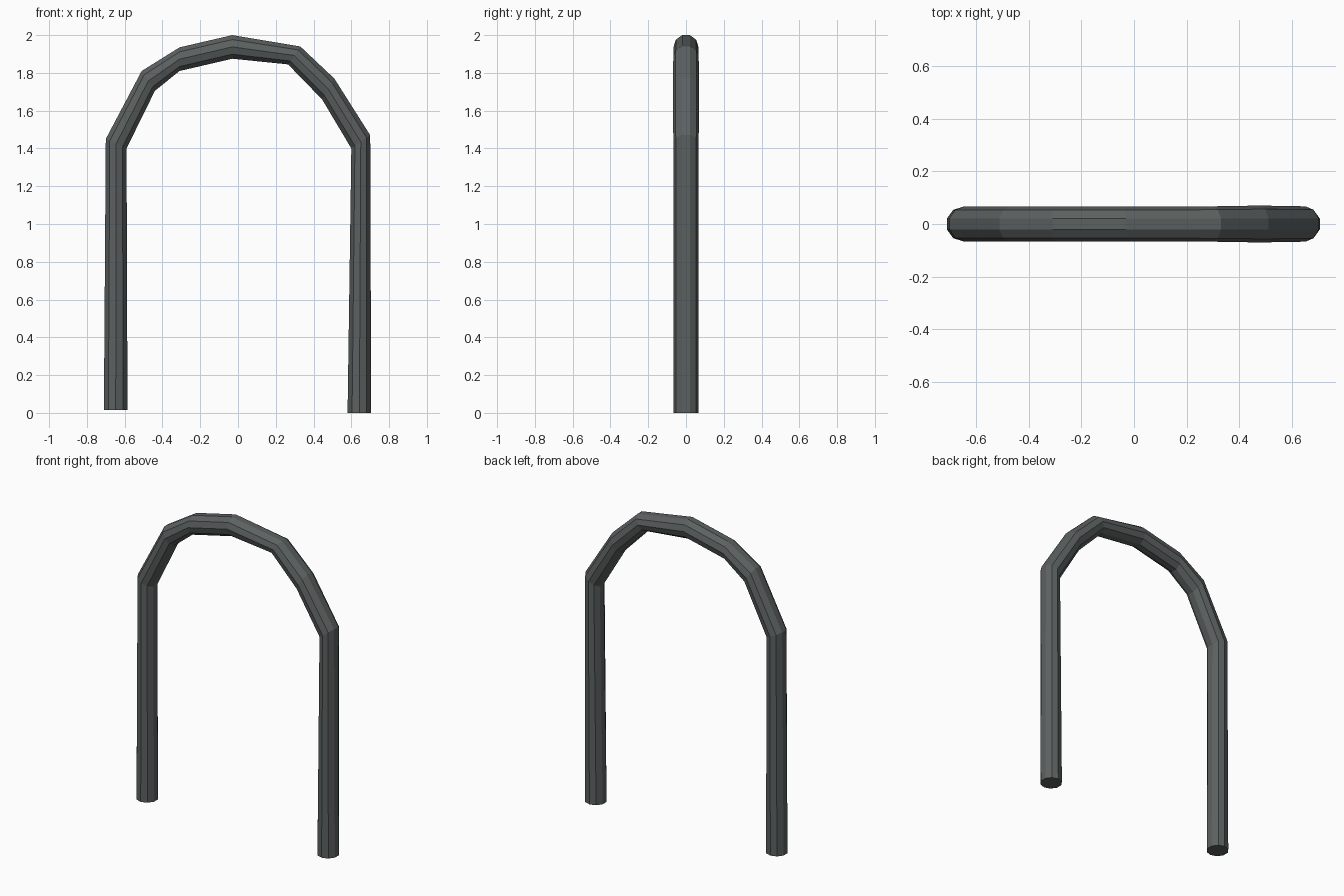
import bpy, bmesh, math

if "Cube" in bpy.data.objects:
    bpy.data.objects.remove(bpy.data.objects["Cube"])

# one dark grey material
mat = bpy.data.materials.new("dark grey metal")
mat.diffuse_color = (0.105, 0.118, 0.117, 1.0)
mat.use_nodes = True
mat.node_tree.nodes["Principled BSDF"].inputs["Base Color"].default_value = mat.diffuse_color

SIDES = 10
FLAT = math.cos(math.pi / SIDES)

# mitred rings along the pipe: outer x, z, inner x, z, half depth in y
rings = [
    (-0.71, 0.015, -0.585, 0.015, 0.066),
    (-0.70, 1.45, -0.59, 1.40, 0.066),
    (-0.51, 1.81, -0.44, 1.705, 0.066),
    (-0.31, 1.935, -0.31, 1.81, 0.066),
    (-0.03, 2.00, -0.03, 1.875, 0.066),
    (0.33, 1.94, 0.265, 1.845, 0.067),
    (0.51, 1.77, 0.445, 1.66, 0.070),
    (0.70, 1.47, 0.60, 1.40, 0.067),
    (0.705, 0.0, 0.58, 0.0, 0.066),
]

# arched pipe: ten-sided sweep with closed ends
bm = bmesh.new()
loops = []
for ox, oz, ix, iz, depth in rings:
    cx, cz = (ox + ix) / 2, (oz + iz) / 2
    hx, hz = (ox - ix) / 2 / FLAT, (oz - iz) / 2 / FLAT
    loop = []
    for i in range(SIDES):
        a = math.tau * (i + 0.5) / SIDES
        c, s = math.cos(a), math.sin(a)
        loop.append(bm.verts.new((cx + hx * c, depth * s, cz + hz * c)))
    loops.append(loop)
for a, b in zip(loops, loops[1:]):
    for i in range(SIDES):
        j = (i + 1) % SIDES
        bm.faces.new((a[i], a[j], b[j], b[i]))
bm.faces.new(loops[0])
bm.faces.new(loops[-1])
bmesh.ops.recalc_face_normals(bm, faces=bm.faces)

mesh = bpy.data.meshes.new("arched_pipe")
bm.to_mesh(mesh)
bm.free()
mesh.materials.append(mat)
obj = bpy.data.objects.new("arched_pipe", mesh)
bpy.context.collection.objects.link(obj)
